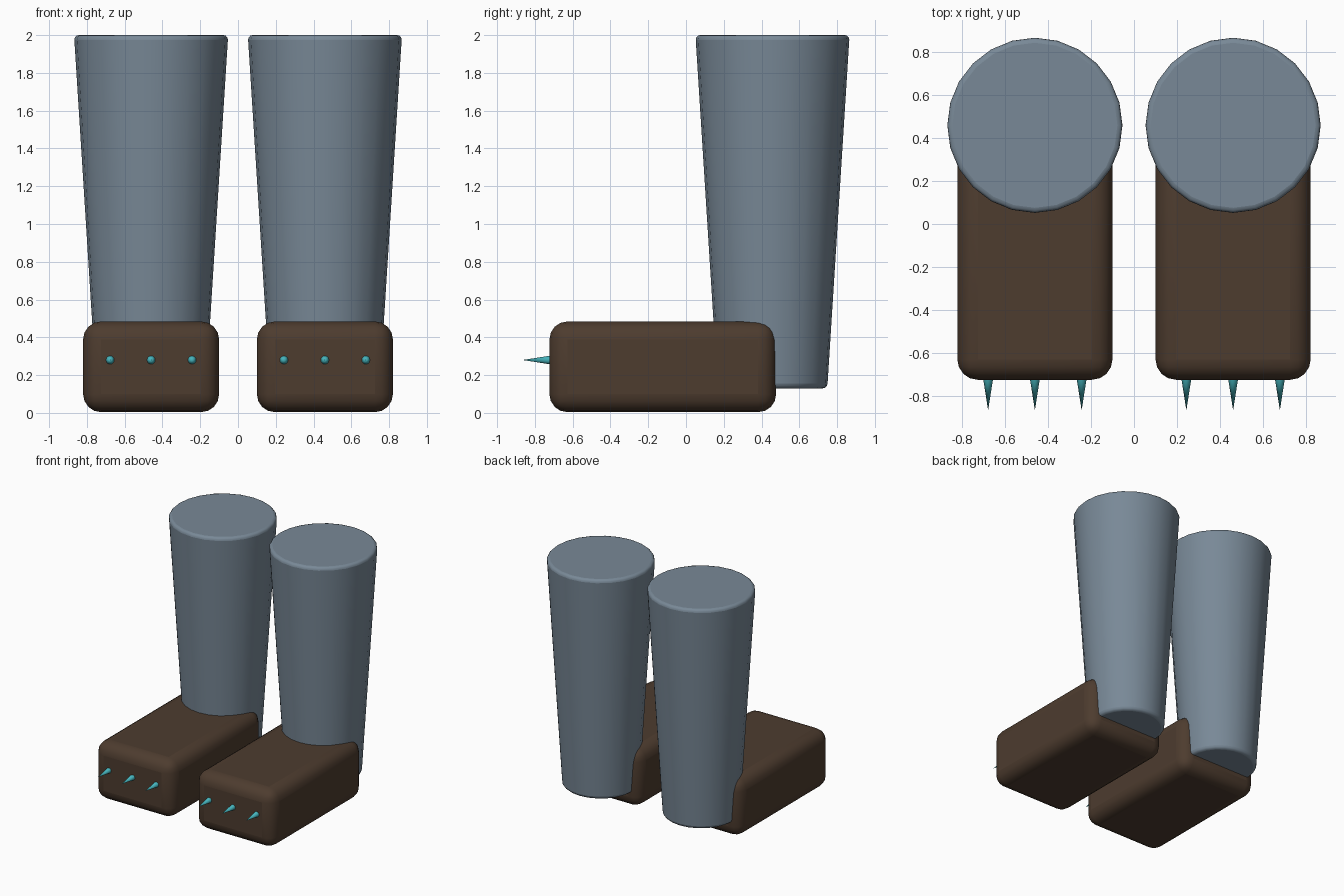
import bpy
from math import pi, radians

if "Cube" in bpy.data.objects:
    bpy.data.objects.remove(bpy.data.objects["Cube"])


def paint(name, rgb):
    m = bpy.data.materials.new(name)
    m.diffuse_color = (*rgb, 1)
    m.use_nodes = True
    m.node_tree.nodes["Principled BSDF"].inputs["Base Color"].default_value = m.diffuse_color
    return m


def finish(name, mat, bevel=0, segments=3):
    ob = bpy.context.object
    ob.name = name
    ob.data.materials.append(mat)
    if bevel:
        b = ob.modifiers.new("bevel", 'BEVEL')
        b.width = bevel
        b.segments = segments
        b.limit_method = 'ANGLE'
        b.angle_limit = radians(40)
    bpy.ops.object.shade_smooth_by_angle(angle=radians(35))
    return ob


leg_mat = paint("slate", (0.19, 0.25, 0.31))
foot_mat = paint("brown", (0.075, 0.045, 0.028))
claw_mat = paint("teal", (0.06, 0.45, 0.50))

for side, sx in (("left", -1), ("right", 1)):
    cx = 0.46 * sx

    # tapered leg
    bpy.ops.mesh.primitive_cone_add(vertices=24, radius1=0.29, radius2=0.408,
                                    depth=1.87, location=(cx, 0.458, 1.065))
    finish(side + "_leg", leg_mat, 0.025)

    # rounded block foot
    bpy.ops.mesh.primitive_cube_add(size=1, location=(cx, -0.123, 0.244))
    bpy.context.object.scale = (0.72, 1.2, 0.48)
    bpy.ops.object.transform_apply(location=False, rotation=False, scale=True)
    finish(side + "_foot", foot_mat, 0.095, 4)

    # three claws pointing forward, rooted inside the foot
    for i in (-1, 0, 1):
        bpy.ops.mesh.primitive_cone_add(vertices=12, radius1=0.025, radius2=0,
                                        depth=0.16, rotation=(pi / 2, 0, 0),
                                        location=(cx + 0.217 * i, -0.785, 0.28))
        finish(f"{side}_claw_{i + 2}", claw_mat)
